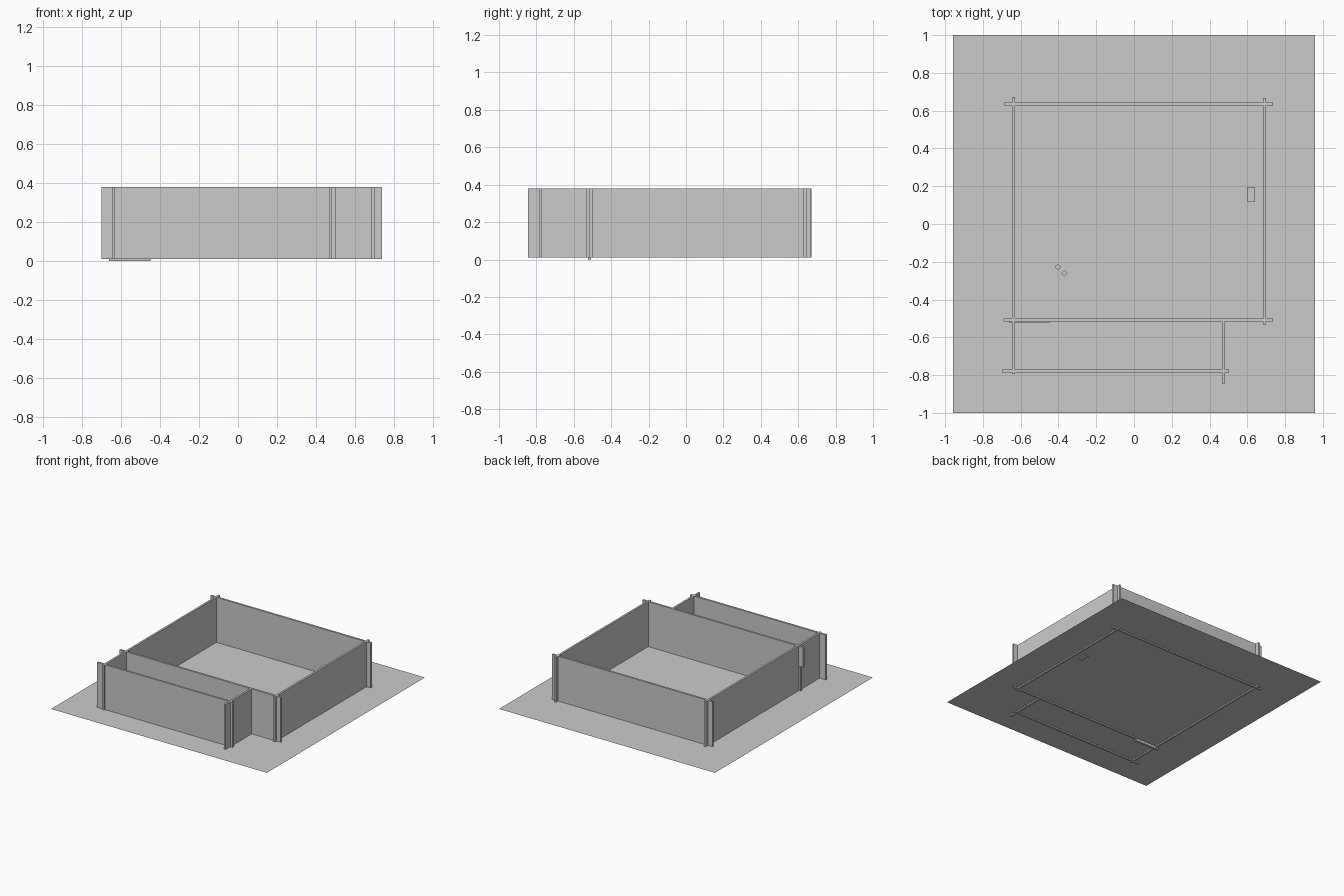
import bpy, bmesh
from math import radians
from mathutils import Matrix

if "Cube" in bpy.data.objects:
    bpy.data.objects.remove(bpy.data.objects["Cube"])

FLOOR, BASE, TOP, T = 0.02, 0.01, 0.38, 0.016


def box(name, x0, x1, y0, y1, z0, z1, turn=0):
    bm = bmesh.new()
    bmesh.ops.create_cube(bm, size=1)
    bmesh.ops.scale(bm, vec=(x1 - x0, y1 - y0, z1 - z0), verts=bm.verts)
    bmesh.ops.rotate(bm, matrix=Matrix.Rotation(radians(turn), 3, 'Z'), verts=bm.verts)
    me = bpy.data.meshes.new(name)
    bm.to_mesh(me)
    bm.free()
    ob = bpy.data.objects.new(name, me)
    ob.location = ((x0 + x1) / 2, (y0 + y1) / 2, (z0 + z1) / 2)
    bpy.context.collection.objects.link(ob)
    return ob


def wall_x(name, y, x0, x1, z0=BASE, z1=TOP):
    return box(name, x0, x1, y - T / 2, y + T / 2, z0, z1)


def wall_y(name, x, y0, y1):
    return box(name, x - T / 2, x + T / 2, y0, y1, BASE, TOP)


# ground sheet
me = bpy.data.meshes.new("ground_sheet")
bm = bmesh.new()
bmesh.ops.create_grid(bm, x_segments=1, y_segments=1, size=1)
bmesh.ops.scale(bm, vec=(0.957, 1, 1), verts=bm.verts)
bm.to_mesh(me)
bm.free()
sheet = bpy.data.objects.new("ground_sheet", me)
sheet.location.z = FLOOR
bpy.context.collection.objects.link(sheet)

# walls crossing past each other at the corners
wall_x("back_wall", 0.635, -0.685, 0.737)
wall_x("porch_front_wall", -0.777, -0.70, 0.502)
wall_y("left_wall", -0.638, -0.795, 0.672)
wall_y("right_wall", 0.692, -0.532, 0.667)
wall_y("porch_side_wall", 0.474, -0.845, -0.508)

# front wall with a doorway at its left end
DOOR_TOP = 0.22
wall_x("front_wall_lintel", -0.507, -0.69, 0.737, DOOR_TOP, TOP)
wall_x("front_wall", -0.507, -0.45, 0.737, BASE, DOOR_TOP)
box("door", -0.66, -0.447, -0.525, -0.508, 0.0, DOOR_TOP)

# small fittings on the floor
box("floor_plate", 0.60, 0.64, 0.117, 0.197, 0.012, 0.03)
box("plate_knob", 0.616, 0.624, 0.153, 0.161, 0.03, 0.036)
for i, (x, y) in enumerate([(-0.402, -0.228), (-0.369, -0.262)]):
    box(f"floor_block_{i + 1}", x - 0.012, x + 0.012, y - 0.012, y + 0.012, FLOOR, 0.04, 45)
